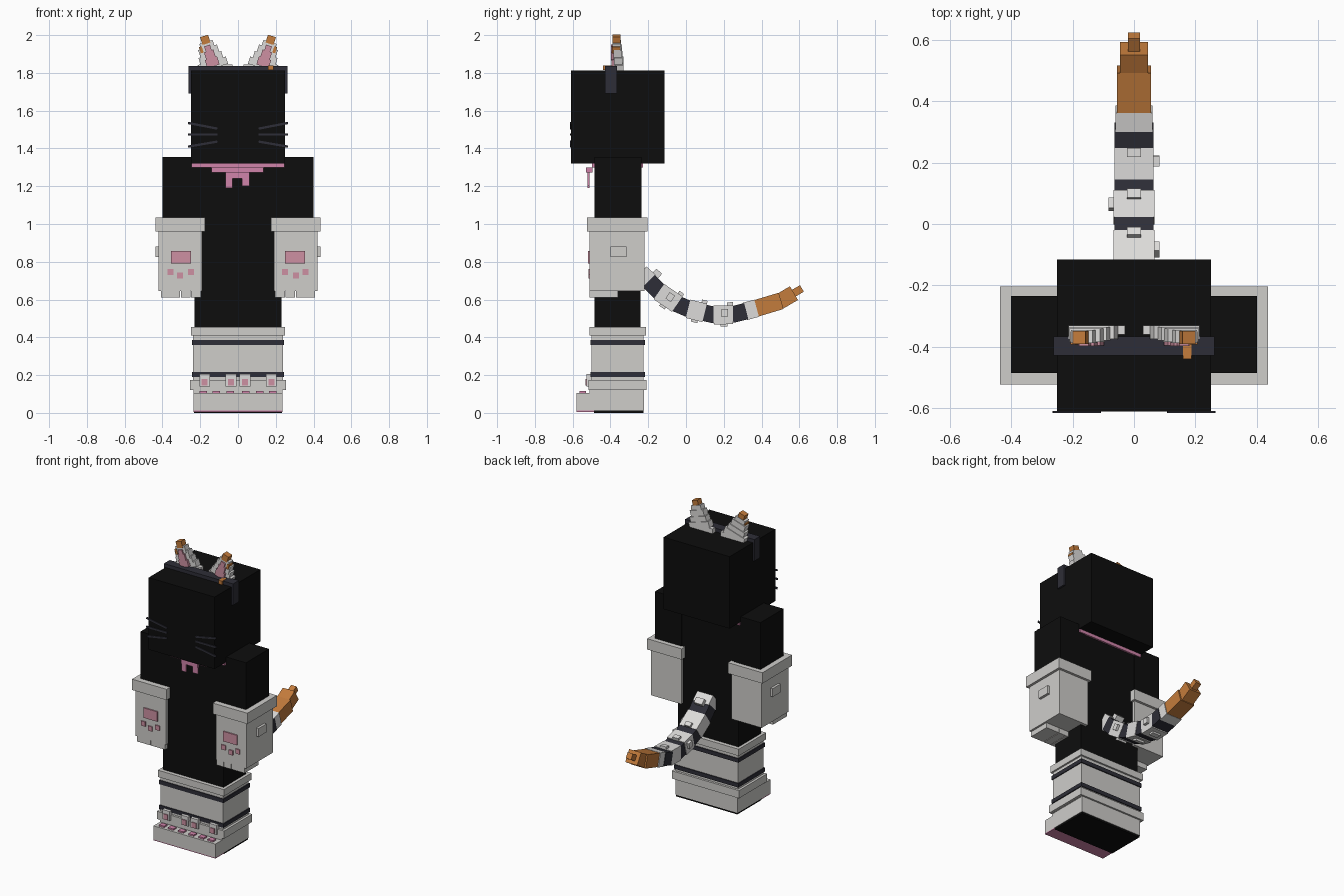
import bpy, math
from mathutils import Matrix, Vector

if "Cube" in bpy.data.objects:
    bpy.data.objects.remove(bpy.data.objects["Cube"])


def material(name, rgb):
    m = bpy.data.materials.new(name)
    m.diffuse_color = (*rgb, 1)
    m.use_nodes = True
    m.node_tree.nodes["Principled BSDF"].inputs["Base Color"].default_value = m.diffuse_color
    return m


BLACK = material("black", (0.004, 0.004, 0.004))
DARK = material("dark slate", (0.027, 0.027, 0.038))
GREY = material("warm light grey", (0.62, 0.61, 0.59))
WHITE = material("fur white", (0.72, 0.71, 0.70))
ROSE = material("rose pad", (0.61, 0.28, 0.36))
PINK = material("ribbon pink", (0.63, 0.23, 0.40))
ORANGE = material("orange", (0.55, 0.20, 0.045))

FACES = [(0, 1, 3, 2), (4, 6, 7, 5), (0, 4, 5, 1), (2, 3, 7, 6), (0, 2, 6, 4), (1, 5, 7, 3)]


def box(name, x, y, z, mat, matrix=None):
    """Box from (min, max) ranges, optionally moved by a matrix."""
    verts = [Vector((a, b, c)) for a in x for b in y for c in z]
    if matrix:
        verts = [matrix @ v for v in verts]
    mesh = bpy.data.meshes.new(name)
    mesh.from_pydata(verts, [], FACES)
    mesh.materials.append(mat)
    obj = bpy.data.objects.new(name, mesh)
    bpy.context.collection.objects.link(obj)
    return obj


def pair(name, x, y, z, mat):
    """Box on the right and its mirror on the left."""
    box(name + "_right", x, y, z, mat)
    box(name + "_left", (-x[1], -x[0]), y, z, mat)


# Body blocks
box("head", (-.25, .25), (-.61, -.115), (1.32, 1.813), BLACK)
box("torso", (-.23, .23), (-.485, -.24), (.6, 1.355), BLACK)
box("legs", (-.23, .23), (-.485, -.24), (0, .6), BLACK)
pair("arm", (.2, .4), (-.485, -.235), (.7, 1.355), BLACK)

# Gloves with cuffs, fingers, paw pads and side tabs
pair("glove", (.19, .42), (-.51, -.22), (.645, .97), GREY)
pair("glove_cuff", (.175, .437), (-.523, -.203), (.96, 1.034), GREY)
pair("glove_tab", (.41, .437), (-.4, -.315), (.825, .882), GREY)
for i, cx in enumerate((.226, .281, .337, .385)):
    pair(f"finger_{i}", (cx - .03 if i else .195, cx + .022), (-.51, -.36), (.61, .65), GREY)
pair("palm_pad", (.25, .355), (-.518, -.5), (.79, .858), ROSE)
for i, (cx, cz) in enumerate(((.25, .747), (.306, .727), (.358, .747))):
    pair(f"finger_pad_{i}", (cx - .016, cx + .016), (-.517, -.5), (cz - .016, cz + .016), ROSE)

# Striped sock
box("sock", (-.238, .238), (-.5, -.225), (.12, .42), GREY)
box("sock_cuff", (-.25, .25), (-.511, -.213), (.41, .456), GREY)
box("sock_lower_band", (-.255, .255), (-.515, -.21), (.122, .175), GREY)
for i, z in enumerate((.19, .36)):
    box(f"sock_stripe_{i}", (-.244, .244), (-.506, -.218), (z, z + .027), DARK)

# Shoe, toe pads and claws
box("shoe", (-.235, .235), (-.51, -.222), (.012, .13), GREY)
box("shoe_toe", (-.235, .235), (-.58, -.5), (.012, .105), GREY)
box("toe_sole", (-.235, .235), (-.58, -.487), (.006, .012), PINK)
box("shoe_sole", (-.232, .232), (-.487, -.225), (0, .014), BLACK)
for i, cx in enumerate((.04, .115, .185)):
    pair(f"toe_pad_{i}", (cx - .02, cx + .02), (-.565, -.53), (.1, .115), PINK)
for i, cx in enumerate((.037, .177)):
    pair(f"claw_{i}", (cx - .028, cx + .028), (-.527, -.49), (.14, .205), WHITE)
    pair(f"claw_pad_{i}", (cx - .016, cx + .016), (-.533, -.5), (.145, .18), ROSE)

# Neck ribbon and bow
box("collar", (-.247, .247), (-.497, -.228), (1.298, 1.322), PINK)
box("bow_loops", (-.14, .135), (-.53, -.495), (1.272, 1.3), PINK)
box("bow_knot", (-.065, .06), (-.522, -.51), (1.242, 1.275), PINK)
box("ribbon_tail_left", (-.065, -.03), (-.521, -.511), (1.19, 1.25), PINK)
box("ribbon_tail_right", (.02, .06), (-.521, -.511), (1.2, 1.25), PINK)

# Whiskers
for i, (z, tilt) in enumerate(((1.52, -.19), (1.474, 0), (1.423, .17))):
    for side, s in (("right", 1), ("left", -1)):
        m = Matrix.Translation((s * .187, -.611, z)) @ Matrix.Rotation(s * tilt, 4, 'Y')
        box(f"whisker_{i}_{side}", (-.079, .079), (-.004, .002), (-.006, .006), DARK, m)

# Headband
box("headband_top", (-.262, .262), (-.428, -.366), (1.811, 1.837), DARK)
pair("headband_side", (.249, .262), (-.428, -.366), (1.69, 1.83), DARK)

# Stepped ears leaning outward
EAR = [  # half width, bottom, top, front y, back y, colour
    (.078, -.01, .03, -.375, -.33, WHITE),
    (.063, .02, .065, -.38, -.335, WHITE),
    (.052, .05, .105, -.385, -.34, WHITE),
    (.037, .09, .135, -.388, -.345, WHITE),
    (.022, .125, .168, -.39, -.348, ORANGE),
    (.034, .0, .045, -.395, -.37, ROSE),
    (.026, .04, .085, -.397, -.37, ROSE),
    (.016, .08, .115, -.397, -.37, ROSE),
]
for side, s in (("right", 1), ("left", -1)):
    m = Matrix.Translation((s * .13, 0, 1.835)) @ Matrix.Rotation(s * .3, 4, 'Y')
    for i, (w, z0, z1, y0, y1, mat) in enumerate(EAR):
        box(f"ear_{side}_{i}", (-w, w), (y0, y1), (z0, z1), mat, m)
    # Orange outer edge
    box(f"ear_edge_{side}", sorted((s * .028, s * .044)), (-.392, -.35), (.085, .12), ORANGE, m)
    box(f"ear_foot_{side}", sorted((s * .03, s * .2)), (-.36, -.33), (1.812, 1.845), WHITE)
box("ear_tuft", (.16, .187), (-.44, -.39), (1.815, 1.84), ORANGE)

# Curved ringed tail: each block follows the path from one point to the next
PATH = [(-.24, .735), (-.195, .695), (-.14, .64), (-.05, .578), (.015, .55), (.095, .53),
        (.15, .518), (.245, .52), (.315, .538), (.37, .553), (.5, .592), (.568, .632), (.61, .657)]
KIND = "wdwdwdwdwoot"
WIDTH = [.06, .063, .066, .064, .066, .063, .064, .064, .06, .055, .045, .02]
THICK = [.05, .045, .049, .044, .05, .044, .05, .044, .047, .045, .042, .02]
COLOUR = {"w": WHITE, "d": DARK, "o": ORANGE, "t": ORANGE}
for i, kind in enumerate(KIND):
    (y0, z0), (y1, z1) = PATH[i], PATH[i + 1]
    half = math.hypot(y1 - y0, z1 - z0) / 2 + .004
    m = Matrix.Translation((0, (y0 + y1) / 2, (z0 + z1) / 2)) @ \
        Matrix.Rotation(math.atan2(z1 - z0, y1 - y0), 4, 'X')
    w, t = WIDTH[i], THICK[i]
    box(f"tail_{i}", (-w, w), (-half, half), (-t, t), COLOUR[kind], m)
    # Fur tufts on the top, underside and alternating sides
    if kind == "w" and 0 < i < 8:
        s = 1 if i in (2, 6) else -1
        box(f"tail_tuft_top_{i}", (-.022, .022), (half - .03, half), (t - .01, t + .016), WHITE, m)
        box(f"tail_tuft_under_{i}", (-.03, .03), (-.015, .02), (-t - .012, -t + .01), WHITE, m)
        box(f"tail_tuft_side_{i}", sorted((s * .05, s * .083)), (-.01, .025), (-.01, .03), WHITE, m)
box("tail_root_tuft", (-.03, .03), (-.02, .02), (-.02, .02), WHITE,
    Matrix.Translation((0, -.155, .735)) @ Matrix.Rotation(-.75, 4, 'X'))
